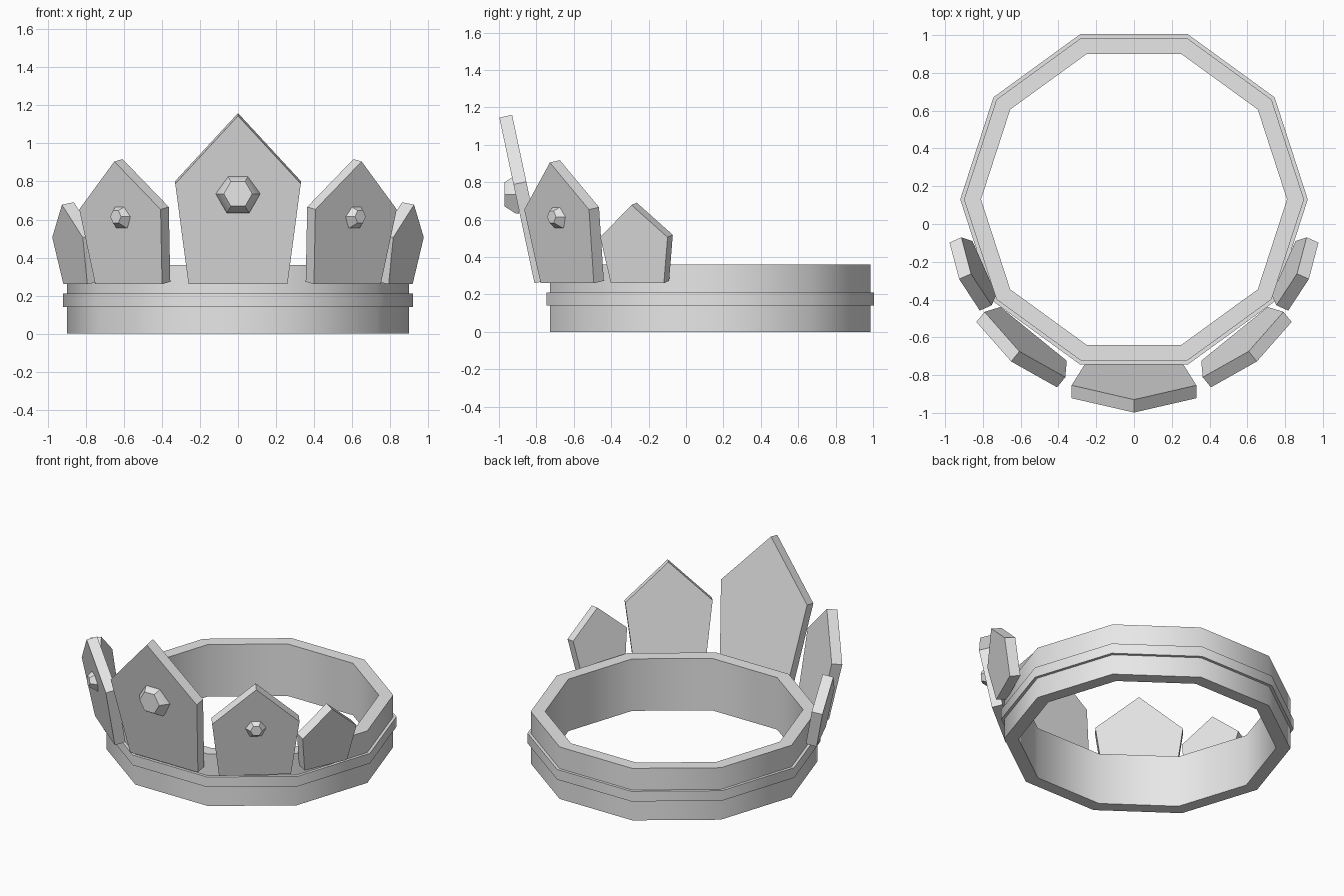
import bpy, bmesh, math
from mathutils import Matrix, Vector

if "Cube" in bpy.data.objects:
    bpy.data.objects.remove(bpy.data.objects["Cube"])

grey = bpy.data.materials.new("light grey")
grey.use_nodes = True
grey.diffuse_color = (0.8, 0.8, 0.8, 1)
grey.node_tree.nodes["Principled BSDF"].inputs["Base Color"].default_value = (0.8, 0.8, 0.8, 1)


def finish(name, bm, smooth_angle=None):
    bmesh.ops.recalc_face_normals(bm, faces=bm.faces)
    mesh = bpy.data.meshes.new(name)
    bm.to_mesh(mesh)
    bm.free()
    mesh.materials.append(grey)
    obj = bpy.data.objects.new(name, mesh)
    bpy.context.collection.objects.link(obj)
    if smooth_angle:
        bpy.ops.object.select_all(action="DESELECT")
        obj.select_set(True)
        bpy.context.view_layer.objects.active = obj
        bpy.ops.object.shade_smooth_by_angle(angle=math.radians(smooth_angle))
    return obj


def hoop(name, outer, inner, low, high, sides=10):
    """Ten-sided ring swept from a rectangular section."""
    bm = bmesh.new()
    section = [(outer, low), (outer, high), (inner, high), (inner, low)]
    loops = []
    for i in range(sides):
        a = math.tau * i / sides
        loops.append([bm.verts.new((r * math.cos(a), 0.13 + r * math.sin(a), z))
                      for r, z in section])
    for i in range(sides):
        here, there = loops[i], loops[(i + 1) % sides]
        for j in range(4):
            k = (j + 1) % 4
            bm.faces.new((here[j], there[j], there[k], here[k]))
    finish(name, bm, 45)


def plate(name, x, y, yaw, tilt, base, shoulder, shoulder_z, peak_z, thick=0.07):
    """Five-sided pointed plate leaning outward; x, y is the front bottom centre."""
    outline = [(-base, 0), (base, 0), (shoulder, shoulder_z), (0, peak_z), (-shoulder, shoulder_z)]
    bm = bmesh.new()
    face = bm.faces.new([bm.verts.new((u, 0, v)) for u, v in outline])
    new = bmesh.ops.extrude_face_region(bm, geom=[face])["geom"]
    verts = [g for g in new if isinstance(g, bmesh.types.BMVert)]
    bmesh.ops.translate(bm, verts=verts, vec=(0, thick, 0))
    if face.is_valid and len(bm.faces) < 7:
        bm.faces.new([v for v in bm.verts if v not in verts])
    place = (Matrix.Translation((x, y, 0.26)) @ Matrix.Rotation(math.radians(yaw), 4, "Z")
             @ Matrix.Rotation(math.radians(tilt), 4, "X"))
    bm.transform(place)
    finish(name, bm)


def gem(name, pos, yaw, radius, tip, depth, smooth_angle=None):
    """Six-sided cut stone facing outward, sunk slightly into its plate."""
    bm = bmesh.new()
    rings = []
    for r, out in ((radius, 0.02), (radius, 0), (tip, -depth)):
        rings.append([bm.verts.new((r * math.cos(math.tau * i / 6), out,
                                    r * math.sin(math.tau * i / 6))) for i in range(6)])
    for a, b in zip(rings, rings[1:]):
        for i in range(6):
            j = (i + 1) % 6
            bm.faces.new((a[i], a[j], b[j], b[i]))
    bm.faces.new(rings[0])
    bm.faces.new(rings[-1])
    bm.transform(Matrix.Translation(Vector(pos)) @ Matrix.Rotation(math.radians(yaw), 4, "Z"))
    finish(name, bm, smooth_angle)


# Headband and raised trim
hoop("headband", 0.9, 0.81, 0, 0.36)
hoop("trim_band", 0.92, 0.88, 0.14, 0.21)

# Front plate and its stone
plate("front_plate", 0, -0.81, 0, 12, 0.26, 0.33, 0.54, 0.905)
gem("front_gem", (0, -0.912, 0.735), 0, 0.117, 0.075, 0.058, 50)

# Paired side plates, shrinking toward the back
for side, s in (("left", 1), ("right", -1)):
    plate(side + "_middle_plate", s * 0.575, -0.635, s * 39, 10.5, 0.226, 0.275, 0.4, 0.656)
    gem(side + "_middle_gem", (s * 0.612, -0.68, 0.615), s * 39, 0.07, 0.037, 0.05)
    plate(side + "_rear_plate", s * 0.855, -0.26, s * 66, 10.5, 0.155, 0.197, 0.25, 0.425)
